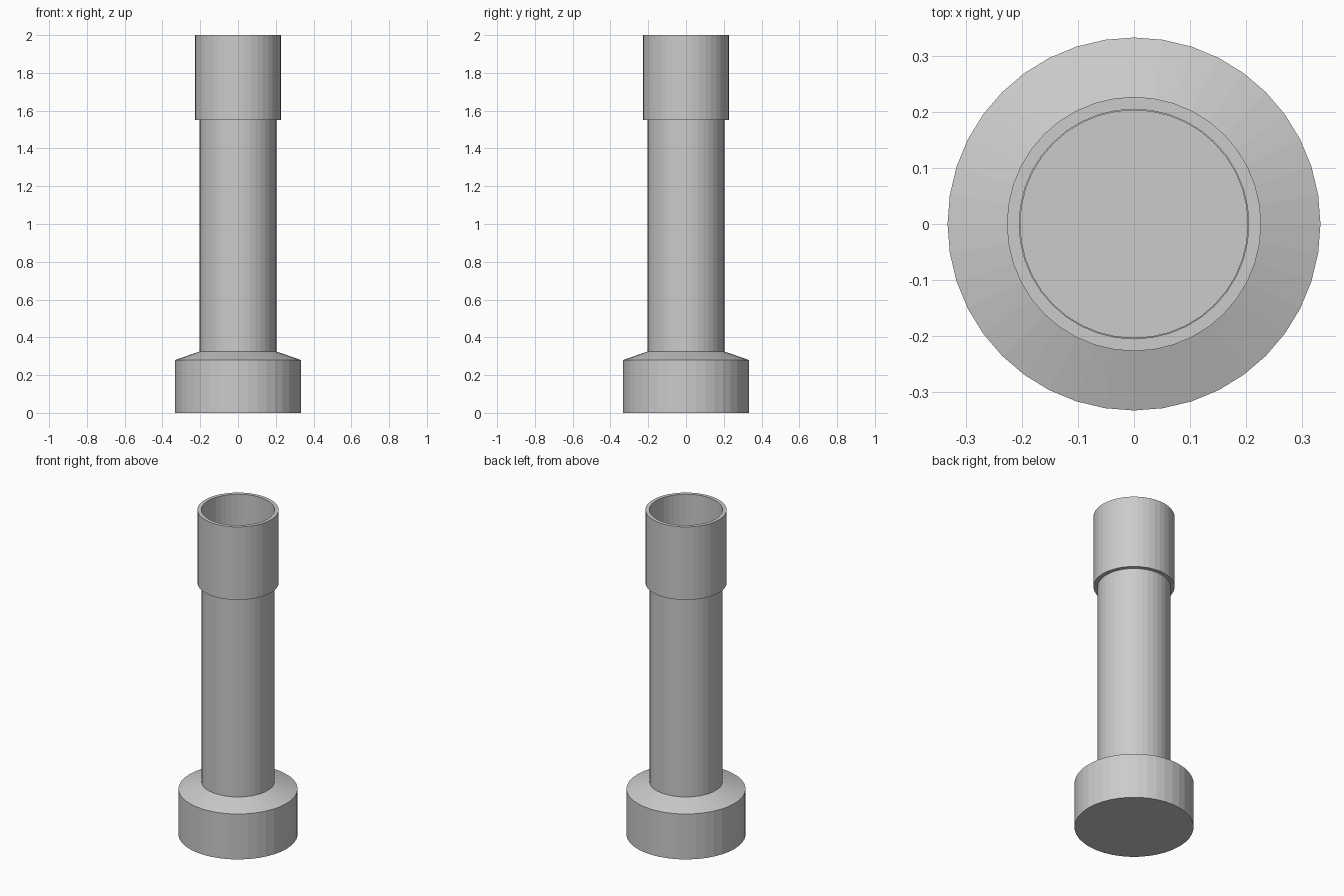
import bpy, bmesh, math

if "Cube" in bpy.data.objects:
    bpy.data.objects.remove(bpy.data.objects["Cube"])

SIDES = 40

grey = bpy.data.materials.new("plain_grey")
grey.diffuse_color = (0.6, 0.6, 0.6, 1)
grey.use_nodes = True
grey.node_tree.nodes["Principled BSDF"].inputs["Base Color"].default_value = grey.diffuse_color


def lathe(name, profile, closed=False):
    """Revolve (radius, z) points around z; cap open ends unless the profile is closed."""
    bm = bmesh.new()
    rings = []
    for r, z in profile:
        rings.append([bm.verts.new((r * math.cos(2 * math.pi * i / SIDES),
                                    r * math.sin(2 * math.pi * i / SIDES), z))
                      for i in range(SIDES)])
    pairs = list(zip(rings, rings[1:]))
    if closed:
        pairs.append((rings[-1], rings[0]))
    else:
        bm.faces.new(rings[0][::-1])
        bm.faces.new(rings[-1])
    for low, high in pairs:
        for i in range(SIDES):
            j = (i + 1) % SIDES
            bm.faces.new((low[i], low[j], high[j], high[i]))
    bmesh.ops.recalc_face_normals(bm, faces=bm.faces)
    mesh = bpy.data.meshes.new(name)
    bm.to_mesh(mesh)
    bm.free()
    mesh.materials.append(grey)
    obj = bpy.data.objects.new(name, mesh)
    bpy.context.collection.objects.link(obj)
    return obj


# Wide foot with a sloped shoulder
lathe("base", [(0.333, 0), (0.333, 0.28), (0.204, 0.325)])

# Straight column, its top forming the floor of the socket
lathe("shaft", [(0.204, 0.32), (0.204, 1.55)])

# Open sleeve at the top
lathe("socket_collar", [(0.227, 1.55), (0.227, 2.0), (0.205, 2.0), (0.205, 1.55)], closed=True)
